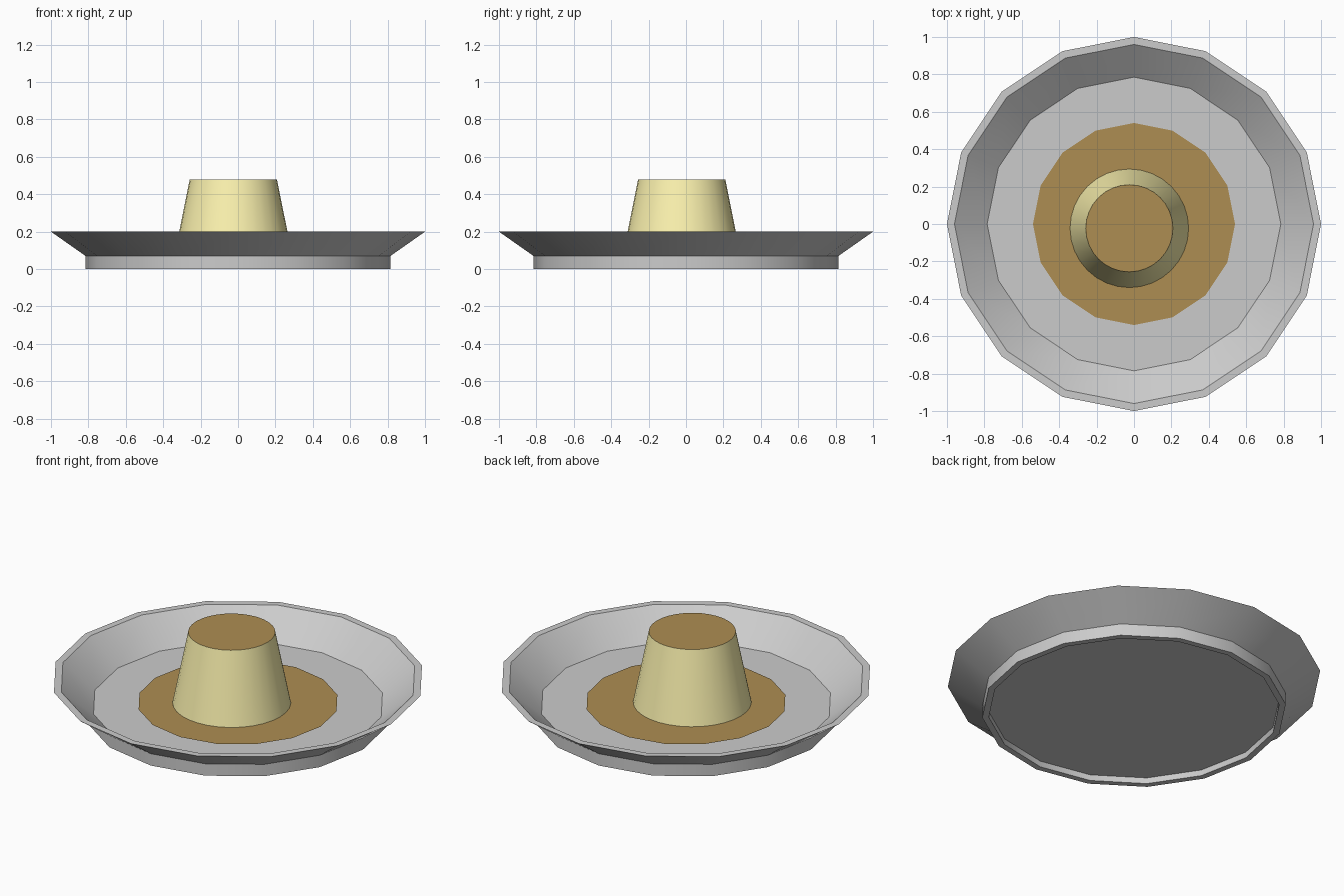
import bpy, bmesh, math

if "Cube" in bpy.data.objects:
    bpy.data.objects.remove(bpy.data.objects["Cube"])


def material(name, rgb):
    m = bpy.data.materials.new(name)
    m.diffuse_color = (*rgb, 1)
    m.use_nodes = True
    m.node_tree.nodes["Principled BSDF"].inputs["Base Color"].default_value = m.diffuse_color
    return m


def lathe(name, profile, sides, centre=(0, 0), mats=(), caps=(None, None)):
    """Revolve (radius, z) points; caps = material index for the start and end discs."""
    bm = bmesh.new()
    rings = []
    for r, z in profile:
        angles = [2 * math.pi * i / sides for i in range(sides)]
        rings.append([bm.verts.new((r * math.cos(a), r * math.sin(a), z)) for a in angles])
    for a, b in zip(rings, rings[1:]):
        for i in range(sides):
            j = (i + 1) % sides
            bm.faces.new((a[i], a[j], b[j], b[i]))
    for ring, cap in ((rings[0][::-1], caps[0]), (rings[-1], caps[1])):
        if cap is not None:
            bm.faces.new(ring).material_index = cap
    mesh = bpy.data.meshes.new(name)
    bm.to_mesh(mesh)
    bm.free()
    for m in mats:
        mesh.materials.append(m)
    ob = bpy.data.objects.new(name, mesh)
    ob.location = (*centre, 0)
    bpy.context.collection.objects.link(ob)
    bpy.ops.object.select_all(action='DESELECT')
    ob.select_set(True)
    bpy.context.view_layer.objects.active = ob
    bpy.ops.object.shade_smooth_by_angle(angle=math.radians(30))
    return ob


custard = material("custard", (0.98, 0.9, 0.43))
caramel = material("caramel", (0.42, 0.27, 0.085))

# Plate: recessed underside, foot ring, flared rim, inner floor
lathe("plate", [(0.78, 0.035), (0.78, 0), (0.815, 0), (0.815, 0.07), (1, 0.2),
                (0.96, 0.2), (0.785, 0.055)], 16, caps=(0, 0))

# Pool of caramel sauce lying on the plate
lathe("sauce", [(0.54, 0.063)], 16, mats=[caramel], caps=(None, 0))

# Tapered pudding with a caramel top, slightly off centre
lathe("pudding", [(0.317, 0.063), (0.233, 0.48)], 32, (-0.025, -0.023),
      [custard, caramel], caps=(0, 1))
